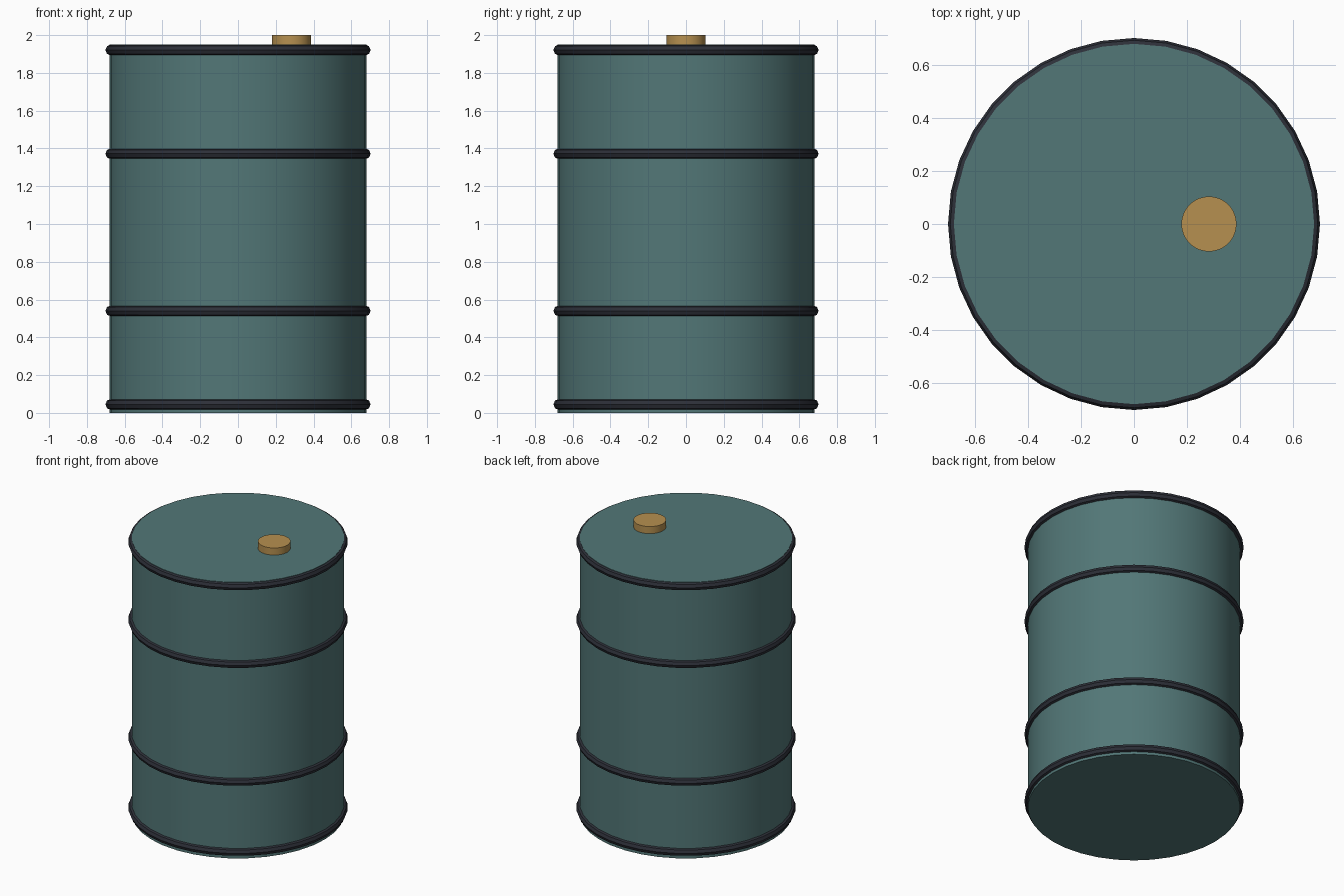
import bpy
import math

if "Cube" in bpy.data.objects:
    bpy.data.objects.remove(bpy.data.objects["Cube"])

SIDES = 36
HEIGHT = 1.95


def make_material(name, rgb):
    mat = bpy.data.materials.new(name)
    mat.diffuse_color = (*rgb, 1.0)
    mat.use_nodes = True
    mat.node_tree.nodes["Principled BSDF"].inputs["Base Color"].default_value = mat.diffuse_color
    return mat


teal = make_material("teal_paint", (0.085, 0.185, 0.185))
dark = make_material("dark_steel", (0.026, 0.029, 0.040))
brass = make_material("brass", (0.47, 0.28, 0.08))


def finish(name, mat):
    obj = bpy.context.object
    obj.name = name
    obj.data.materials.append(mat)
    bpy.ops.object.shade_smooth_by_angle(angle=math.radians(40))


def cylinder(name, radius, z0, z1, x, sides, mat):
    bpy.ops.mesh.primitive_cylinder_add(
        vertices=sides, radius=radius, depth=z1 - z0, location=(x, 0, (z0 + z1) / 2))
    finish(name, mat)


# Drum shell with flat lid and base
cylinder("drum_body", 0.68, 0.0, HEIGHT, 0.0, SIDES, teal)

# Rims at both ends and two rolling hoops around the shell
for name, z in (("bottom_rim", 0.045), ("lower_hoop", 0.54),
                ("upper_hoop", 1.372), ("top_rim", 1.921)):
    bpy.ops.mesh.primitive_torus_add(
        major_segments=SIDES, minor_segments=8,
        major_radius=0.673, minor_radius=0.029, location=(0, 0, z))
    finish(name, dark)

# Filler cap, offset towards one side of the lid
cylinder("filler_cap", 0.104, HEIGHT - 0.03, 2.0, 0.283, SIDES, brass)
